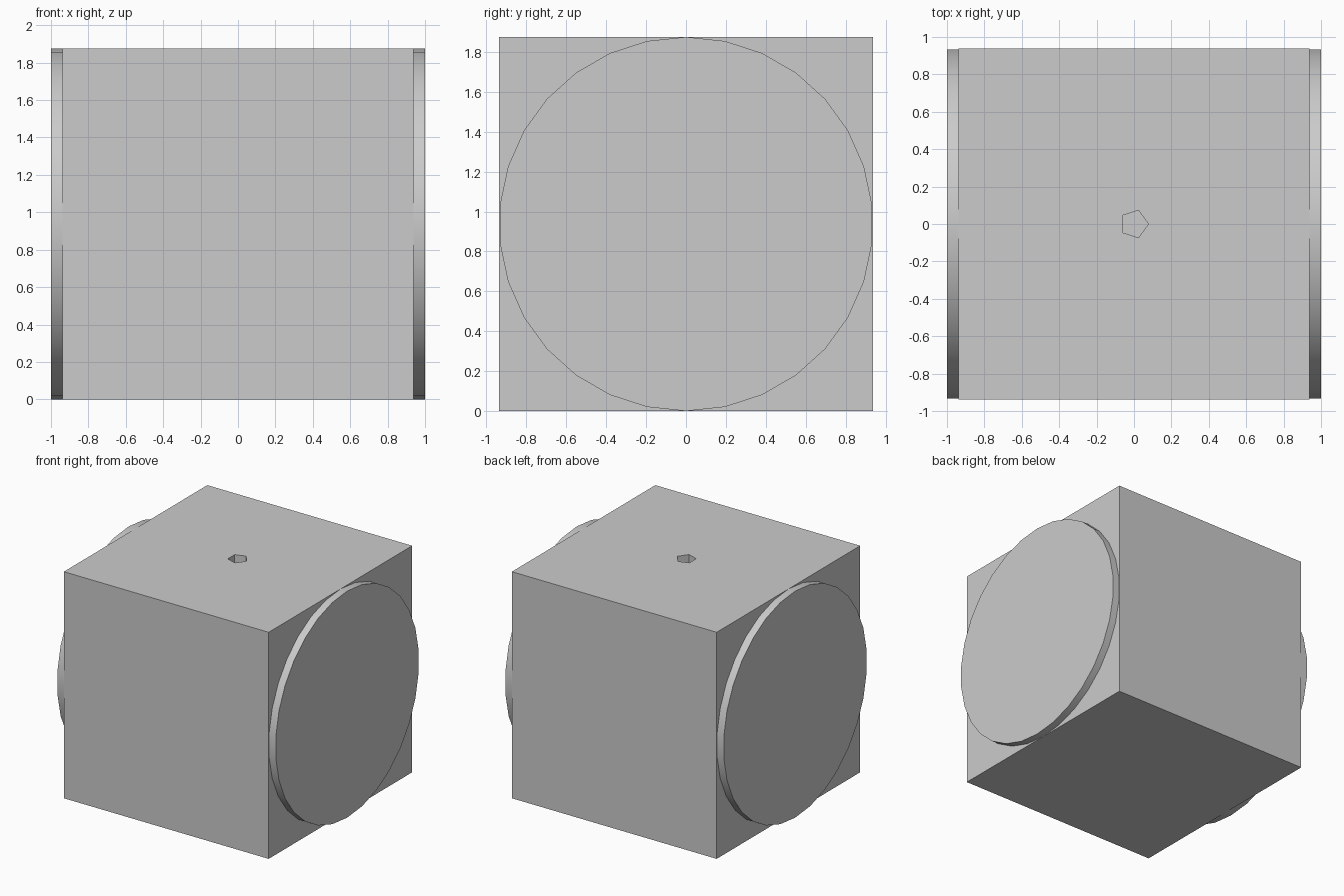
import bpy
from math import radians

old = bpy.data.objects.get("Cube")
if old:
    bpy.data.objects.remove(old, do_unlink=True)

SIZE = 1.875          # edge length of the block
HALF = SIZE / 2
HOLE_DEPTH = 0.9

# Single plain grey
grey = bpy.data.materials.new("plain grey")
grey.use_nodes = True
colour = (0.6, 0.6, 0.6, 1)
grey.diffuse_color = colour
grey.node_tree.nodes["Principled BSDF"].inputs["Base Color"].default_value = colour


def finish(name):
    obj = bpy.context.object
    obj.name = name
    obj.data.materials.append(grey)
    bpy.ops.object.transform_apply(location=True, rotation=True, scale=True)
    return obj


# Cube body
bpy.ops.mesh.primitive_cube_add(size=SIZE, location=(0, 0, HALF))
body = finish("body")

# Five-sided blind hole in the top, one corner towards +x
bpy.ops.mesh.primitive_cylinder_add(vertices=5, radius=0.077, depth=2 * HOLE_DEPTH,
                                    location=(0, 0, SIZE), rotation=(0, 0, radians(-90)))
cutter = finish("hole_cutter")
cutter.hide_render = True
cut = body.modifiers.new("top_hole", 'BOOLEAN')
cut.operation = 'DIFFERENCE'
cut.solver = 'EXACT'
cut.object = cutter
bpy.context.view_layer.objects.active = body
bpy.ops.object.modifier_apply(modifier=cut.name)
bpy.data.objects.remove(cutter, do_unlink=True)

# Round discs on the two sides, one corner straight up
thickness = 1 - HALF
for name, side in (("left_disc", 1), ("right_disc", -1)):
    bpy.ops.mesh.primitive_cylinder_add(vertices=30, radius=HALF, depth=thickness,
                                        location=(side * (HALF + thickness / 2), 0, HALF),
                                        rotation=(radians(90), 0, radians(90)))
    finish(name)
    bpy.ops.object.shade_smooth_by_angle(angle=radians(30))
